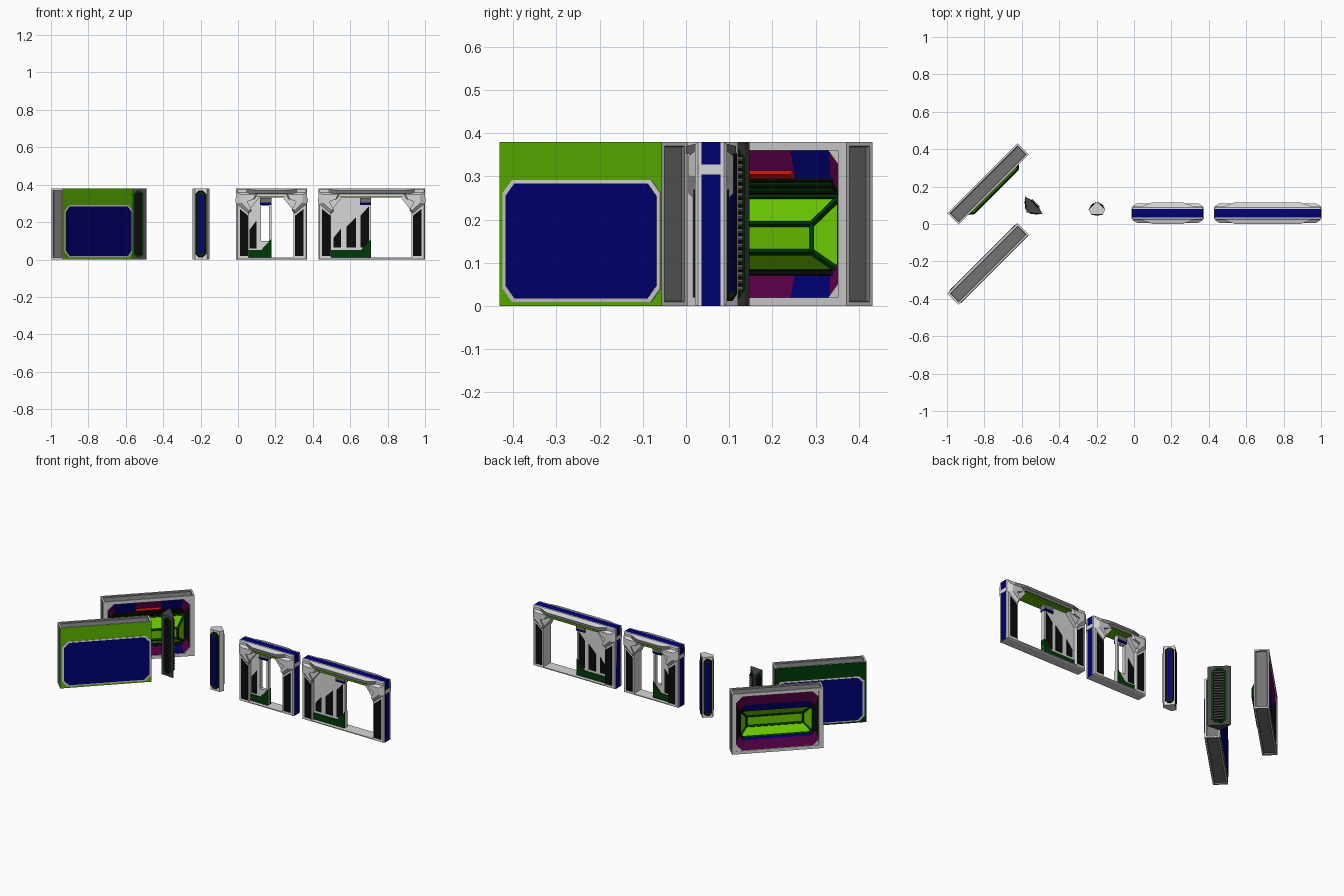
import bpy, bmesh
from math import radians, atan2, hypot
from mathutils import Matrix, Vector

if "Cube" in bpy.data.objects:
    bpy.data.objects.remove(bpy.data.objects["Cube"], do_unlink=True)

COLOURS = {
    "light_grey": (.68, .68, .68), "mid_grey": (.17, .17, .17), "dark_grey": (.06, .06, .06),
    "black": (.003, .003, .003), "blue": (0, 0, .17), "green": (.11, .48, 0), "dark_green": (0, .04, .002),
    "purple": (.11, 0, .07), "red": (.6, .01, .005), "lime": (.15, .58, 0)}
NAMES = list(COLOURS)
MATS = []
for label, rgb in COLOURS.items():
    m = bpy.data.materials.new(label)
    m.use_nodes = True
    m.diffuse_color = (*rgb, 1)
    m.node_tree.nodes["Principled BSDF"].inputs["Base Color"].default_value = (*rgb, 1)
    MATS.append(m)


def finish(name, bm, M, rule):
    """Turn a bmesh into an object; rule is a colour name or a function of the face."""
    bmesh.ops.recalc_face_normals(bm, faces=bm.faces)
    used = []
    for f in bm.faces:
        c = rule if isinstance(rule, str) else rule(f)
        if c not in used:
            used.append(c)
        f.material_index = used.index(c)
    me = bpy.data.meshes.new(name)
    bm.to_mesh(me)
    bm.free()
    for c in used:
        me.materials.append(MATS[NAMES.index(c)])
    ob = bpy.data.objects.new(name, me)
    bpy.context.collection.objects.link(ob)
    ob.matrix_world = M


def loft_bm(loops, caps="both", closed=False):
    """Skin a row of equal loops, each given as (outline in x-z, depth y)."""
    bm = bmesh.new()
    rows = [[bm.verts.new((x, y, z)) for x, z in pts] for pts, y in loops]
    n = len(rows[0])
    pairs = list(zip(rows, rows[1:])) + ([(rows[-1], rows[0])] if closed else [])
    for a, b in pairs:
        for i in range(n):
            j = (i + 1) % n
            bm.faces.new((a[i], a[j], b[j], b[i]))
    if not closed:
        if caps == "both":
            bm.faces.new(rows[0])
        if caps:
            bm.faces.new(rows[-1])
    return bm


def loft(name, loops, M, rule, **kw):
    finish(name, loft_bm(loops, **kw), M, rule)


def prism(name, pts, y0, y1, M, rule):
    loft(name, [(pts, y0), (pts, y1)], M, rule)


def rect(x0, x1, z0, z1):
    return [(x0, z0), (x1, z0), (x1, z1), (x0, z1)]


def octo(x0, x1, z0, z1, c):
    return [(x0 + c, z0), (x1 - c, z0), (x1, z0 + c), (x1, z1 - c),
            (x1 - c, z1), (x0 + c, z1), (x0, z1 - c), (x0, z0 + c)]


def bars(name, segments, r, M, rule):
    bm = bmesh.new()
    for p, q in segments:
        p, q = Vector(p), Vector(q)
        bmesh.ops.create_cone(bm, cap_ends=True, segments=4, radius1=r, radius2=r, depth=(q - p).length,
                              matrix=Matrix.Translation((p + q) / 2) @ (q - p).to_track_quat('Z', 'Y').to_matrix().to_4x4())
    finish(name, bm, M, rule)


def place(x, y, deg=0):
    return Matrix.Translation((x, y, 0)) @ Matrix.Rotation(radians(deg), 4, 'Z')


H = .38
L, T = .265, .0425          # wall half length and half thickness


def wall_body(name, M, loops, front, back, **kw):
    """Slab with a light rim and a dark recessed channel around its four edges."""
    bm = loft_bm(loops, **kw)
    bmesh.ops.recalc_face_normals(bm, faces=bm.faces)

    def on_edge(c):
        return abs(c.x) > L - .001 or abs(c.z - H / 2) > H / 2 - .001
    edge = [f for f in bm.faces if abs(f.normal.y) < .1 and on_edge(f.calc_center_median())]
    bmesh.ops.inset_individual(bm, faces=edge, thickness=.014, depth=0)
    bmesh.ops.inset_individual(bm, faces=edge, thickness=.003, depth=-.008)

    def rule(f):
        c = f.calc_center_median()
        if abs(c.y) > T - .001:
            return front if c.y < 0 else back
        return "light_grey" if on_edge(c) or (abs(c.x) < .24 and .019 < c.z < .361) else "mid_grey"
    finish(name, bm, M, rule)


# Solid wall with a framed plate on each side
W = place(-.78, -.214, 45)
outer = rect(-L, L, 0, H)
wall_body("solid_wall", W, [(outer, -T), (outer, T)], "green", "dark_green")
for s, side in ((-1, "front"), (1, "back")):
    big, small = octo(-.253, .262, .01, .292, .03), octo(-.242, .251, .018, .284, .029)
    loft(f"solid_wall_{side}_trim", [(big, s * T), (big, s * (T + .002)), (small, s * (T + .003))], W, "light_grey")
    prism(f"solid_wall_{side}_plate", small, s * T, s * (T + .004), W, "blue")

# Window wall
W = place(-.78, .214, 45)
hole = rect(-.238, .238, .02, .36)
wall_body("window_wall", W, [(outer, -T), (outer, T), (hole, T), (hole, -T)], "light_grey", "light_grey", closed=True)
for i, (sx, z, sz) in enumerate([(-1, .02, 1), (1, .02, 1), (1, .36, -1), (-1, .36, -1)]):
    x = sx * .238
    prism(f"window_wall_gusset_{i}", [(x, z), (x - sx * .035, z), (x, z + sz * .035)], -.04, .04, W, "light_grey")


def reveal(hw, z0, z1, c, m=.075):
    """Chamfered outline with extra points where the centre colour starts."""
    o = octo(-hw, hw, z0, z1, c)
    return o[:1] + [(-m, z0), (m, z0)] + o[1:5] + [(m, z1), (-m, z1)] + o[5:]


def end_colour(c):
    return "purple" if abs(c.z - .19) > .1 else "black"


def front_rule(f):
    c = f.calc_center_median()
    if abs(c.x) > .2:
        return end_colour(c)
    if .075 < c.z < .295:
        return "dark_green"
    return "purple" if abs(c.x) < .07 else "blue"


def back_rule(f):
    c = f.calc_center_median()
    if abs(c.x) > .2:
        return end_colour(c)
    return "blue" if .075 < c.z < .295 else "purple"


for s, side, rule in ((-1, "front", front_rule), (1, "back", back_rule)):
    loft(f"window_{side}_reveal", [(reveal(.238, .02, .36, .035), s * .036), (reveal(.22, .075, .295, .03), s * .02),
                                   (reveal(.208, .085, .25, .02), s * .008)], W, rule, caps=None)
bars("reveal_stripes", [((-.2, -.021 + .003 * k, z), (.2, -.021 + .003 * k, z))
                        for k in range(3) for z in (.29 - .014 * k, .074 + .004 * k)], .004, W, "black")
bars("red_strip", [((-.072, -.022, .305), (.072, -.022, .305))], .011, W, "red")
rim, bay = rect(-.212, .212, .08, .252), rect(-.165, .165, .125, .19)
loft("bay_window", [(rim, -.012), (bay, -.056)], W, "lime", caps="last")
segs = []
for i in range(4):
    j = (i + 1) % 4
    r0, r1, b0, b1 = [(p[0], y, p[1]) for p, y in ((rim[i], -.012), (rim[j], -.012), (bay[i], -.056), (bay[j], -.056))]
    segs += [(r0, r1), (b0, b1), (r0, b0)]
bars("bay_window_bars", segs, .0075, W, "dark_green")


# Corner columns with a wide nose and two angled rear faces
def column(name, M, half, nose, apex, body, layers, fill, ribs):
    plan = [(-half, 0), (-half * .7, -nose), (half * .7, -nose), (half, 0), (0, apex)]
    # The outline is drawn in plan, so its depth axis is turned upright
    turn = Matrix(((1, 0, 0, 0), (0, 0, 1, 0), (0, 1, 0, 0), (0, 0, 0, 1)))
    prism(name + "_body", plan, 0, H, M @ turn, body)
    length = hypot(half, apex)
    spots = [("front", M @ Matrix.Translation((0, -nose, 0)), half * .66)]
    for s, side in ((-1, "left"), (1, "right")):
        spots.append((side, M @ Matrix.Translation((s * half / 2, apex / 2, 0))
                      @ Matrix.Rotation(atan2(s * apex, -half), 4, 'Z'), length * fill))
    for side, P, w in spots:
        for k, (part, scale, colour) in enumerate(layers):
            v, e = w * scale, .012 + .009 * k
            prism(f"{name}_{side}_{part}", octo(-v, v, e, H - e, v * .6), -.003 - .002 * k, 0, P, colour)
    if ribs:
        w = half * .45
        bars(name + "_ribs", [((-w, -nose - .007, .04 + k * .0167), (w, -nose - .007, .04 + k * .0167))
                              for k in range(19)], .005, M, "mid_grey")


column("plain_column", place(-.198, .078), .045, .026, .042, "light_grey",
       [("surround", 1, "black"), ("outline", .55, "dark_green"), ("core", .47, "blue")], .39, False)
column("vent_column", place(-.536, .1, 135), .066, .006, .055, "dark_grey",
       [("outline", 1, "dark_green"), ("core", .75, "black")], .31, True)


# Door frames with a half open sliding leaf
def door(name, x0, x1, mid, slats, gap):
    M = place(0, .058)
    a, b, zt = x0 + .067, x1 - .073, .335
    out = [(x0, 0), (x1, 0), (x1, .26), (x1, H), (x0, H), (x0, .26)]
    inn = [(a, .01), (b, .01), (b, zt - .075), (b - .06, zt), (a + .06, zt), (a, zt - .075)]
    shrink = [(x + (.006 if x == x0 else -.006), min(max(z, .004), H - .006)) for x, z in out]

    def core_rule(f):
        c = f.calc_center_median()
        return "blue" if c.x < x0 + .001 or c.x > x1 - .001 or c.z > H - .001 else "light_grey"
    loft(name + "_core", [(out, -.022), (out, .022), (inn, .022), (inn, -.022)], M, core_rule, closed=True)
    prism(name + "_lintel_lining", rect(a + .06, b - .06, zt - .003, zt), -.036, .036, M, "green")
    for e, d, end in ((x0, 1, "right"), (x1, -1, "left")):
        prism(f"{name}_{end}_clamp", rect(*sorted((e - d * .003, e + d * .02)), .305, .328), -.03, .03, M, "light_grey")
    for s, side in ((-1, "front"), (1, "back")):
        loft(f"{name}_{side}_frame", [(out, s * .0215), (out, s * .03), (shrink, s * .037), (inn, s * .037), (inn, s * .0215)],
             M, "light_grey", closed=True)
        loft(f"{name}_{side}_lintel", [(rect(x0 + .05, x1 - .05, .35, .376), s * .036),
                                       (rect(x0 + .11, x1 - .11, .352, .37), s * .058)], M,
             lambda f: "mid_grey" if abs(f.normal.y) > .9 else "light_grey")
        prism(f"{name}_{side}_lintel_ledge", rect(a + .045, b - .045, .336, .34), s * .036, s * .05, M, "green")
        for e, d, post in ((x0, 1, "right"), (x1, -1, "left")):
            arm = [(0, .36), (0, .3), (.066, .245), (.082, .26), (.05, .31), (.1, .325), (.12, .36)]
            low = [(e + d * x, z) for x, z in arm]
            top = [(e + d * (.065 + (x - .06) * .65), .31 + (z - .31) * .75) for x, z in arm]
            loft(f"{name}_{side}_{post}_bracket", [(low, s * .036), (top, s * .052)], M, "light_grey")
            prism(f"{name}_{side}_{post}_post_panel",
                  [(e + d * x, z) for x, z in ((.02, .02), (.064, .02), (.064, .235), (.02, .27))],
                  s * .036, s * .041, M, "black")
        for k, (u, v, z0, z1) in enumerate(slats):
            prism(f"{name}_{side}_slat_{k}", [(u, z0), (v, z0), (v, z1), (u, z1 - .05)], s * .01, s * .014, M, "black")
    # Sliding leaf, split around its see-through gap where it has one
    parts = [rect(a, mid, .01, zt)]
    if gap:
        g0, g1, gz0, gz1 = gap
        parts = [rect(a, g0, .01, zt), rect(g1, mid, .01, zt), rect(g0, g1, .01, gz0), rect(g0, g1, gz1, zt)]
    for k, p in enumerate(parts):
        prism(f"{name}_leaf_{k}", p, -.011, .011, M, "light_grey")
    prism(name + "_leaf_base", [(a, .01), (mid, .01), (mid, .11), (mid - .055, .05), (a, .05)], -.016, .016, M, "dark_green")
    prism(name + "_leaf_housing", rect(mid - .06, mid, .304, zt - .005), -.02, .02, M, "mid_grey")
    prism(name + "_leaf_housing_lip", rect(mid - .06, mid, .292, .304), -.021, .021, M, "blue")


door("narrow_door", -.01, .37, .178, [(.062, .1, .06, .21)], (.122, .166, .1, .285))
door("wide_door", .43, 1, .712, [(.51, .55, .065, .165), (.58, .63, .065, .225), (.655, .7, .065, .285)], None)
